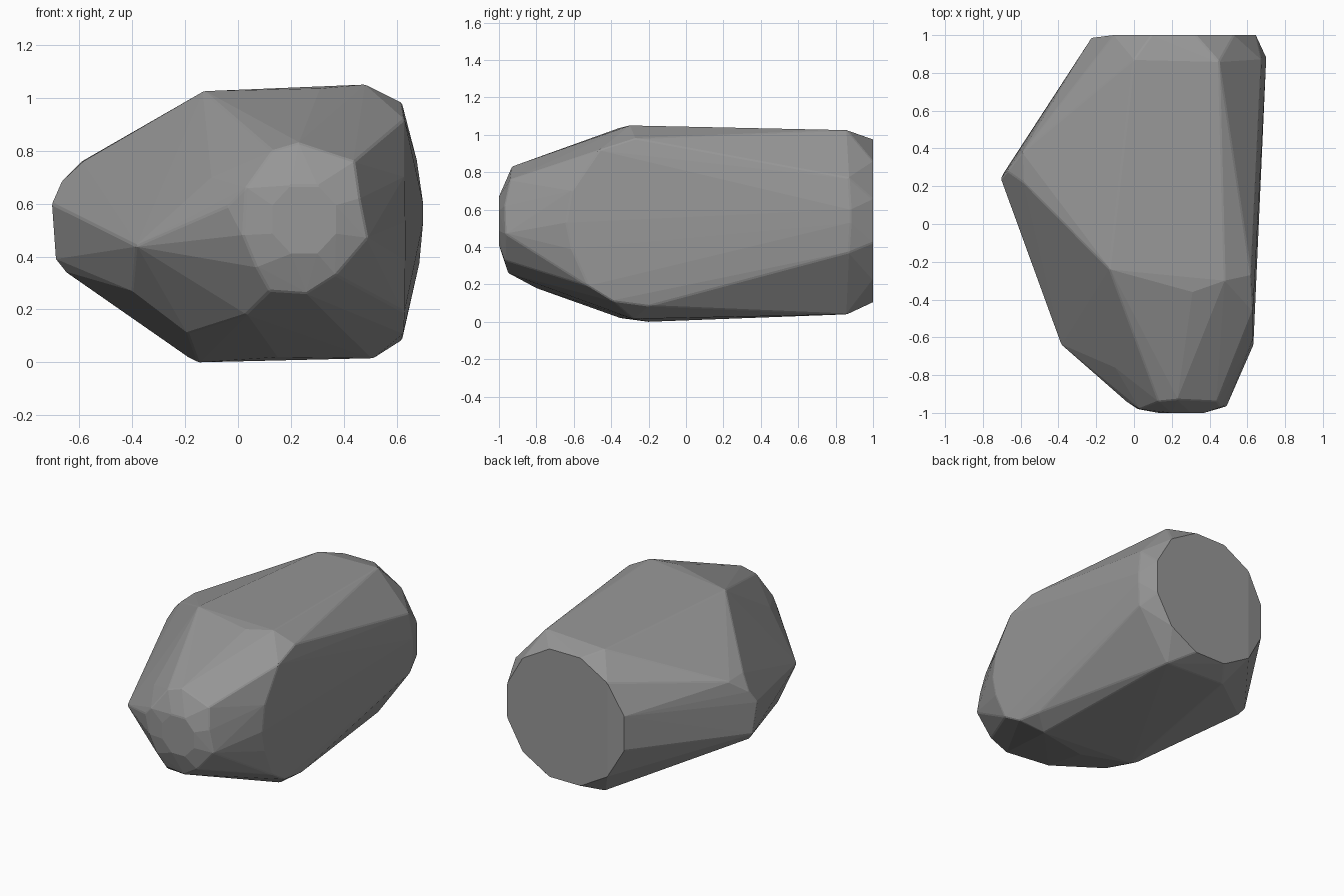
import bpy, bmesh, math

pts = []

# flat round back end, slightly bevelled into the body
for i in range(12):
    a = math.tau * (i + 0.5) / 12
    pts.append((0.21 + 0.45 * math.cos(a), 1.0 - 0.015 * (math.cos(a) < -0.9),
                0.54 + 0.45 * math.sin(a)))
pts += [(0.0, 0.87, 1.01), (0.45, 0.86, 1.025), (0.0, 0.87, 0.05), (0.45, 0.86, 0.04),
        (0.70, 0.88, 0.60), (0.70, 0.88, 0.53), (0.685, 0.87, 0.37), (0.675, 0.87, 0.77)]

# broad top and bottom
pts += [(-0.13, -0.24, 1.025), (0.31, -0.36, 1.035), (0.48, -0.30, 1.05),
        (-0.15, -0.20, 0.0), (-0.19, -0.19, 0.02), (0.15, -0.35, 0.02), (0.51, -0.28, 0.015)]

# flat right side with a curved front edge
pts += [(0.62, -0.27, 0.98), (0.63, -0.46, 0.92), (0.63, -0.61, 0.70), (0.632, -0.64, 0.53),
        (0.632, -0.61, 0.39), (0.63, -0.52, 0.19), (0.625, -0.39, 0.11), (0.62, -0.20, 0.085)]

# pointed left side and front left shoulder
pts += [(-0.705, 0.24, 0.60), (-0.69, 0.27, 0.39), (-0.67, 0.28, 0.68),
        (-0.59, 0.38, 0.76), (-0.65, 0.25, 0.34), (-0.585, 0.22, 0.76),
        (-0.385, -0.64, 0.44), (-0.40, -0.42, 0.27), (-0.19, -0.50, 0.11),
        (-0.10, -0.76, 0.70), (0.03, -0.80, 0.18)]

# blunt front nose: outer ring, then small flat cap
pts += [(0.13, -0.94, 0.80), (0.23, -0.93, 0.83), (0.44, -0.94, 0.76), (0.46, -0.97, 0.62),
        (0.49, -0.965, 0.47), (0.37, -0.97, 0.33), (0.26, -0.95, 0.26), (0.12, -0.94, 0.27),
        (0.07, -0.97, 0.36), (0.02, -0.98, 0.48), (-0.04, -0.94, 0.59), (0.03, -0.98, 0.66)]
for i in range(8):
    a = math.tau * (i + 0.5) / 8
    pts.append((0.25 + 0.13 * math.cos(a), -1.0, 0.54 + 0.14 * math.sin(a)))

# wrap the points in a faceted skin
bm = bmesh.new()
for p in pts:
    bm.verts.new(p)
bmesh.ops.convex_hull(bm, input=bm.verts[:])
bmesh.ops.delete(bm, geom=[v for v in bm.verts if not v.link_faces], context='VERTS')
bmesh.ops.dissolve_limit(bm, angle_limit=math.radians(1), verts=bm.verts[:], edges=bm.edges[:])
bmesh.ops.recalc_face_normals(bm, faces=bm.faces[:])

# slightly worn edges, leaving the back rim crisp
worn = [e for e in bm.edges if e.calc_face_angle(0) > math.radians(20)
        and min(v.co.y for v in e.verts) < 0.95]
bmesh.ops.bevel(bm, geom=worn, offset=0.006, offset_type='OFFSET', segments=1,
                profile=0.5, affect='EDGES', clamp_overlap=True)
mesh = bpy.data.meshes.new("rock")
bm.to_mesh(mesh)
bm.free()
rock = bpy.data.objects.new("rock", mesh)
bpy.context.collection.objects.link(rock)

# dark grey stone
stone = bpy.data.materials.new("dark_stone")
stone.diffuse_color = (0.31, 0.31, 0.31, 1)
mesh.materials.append(stone)
